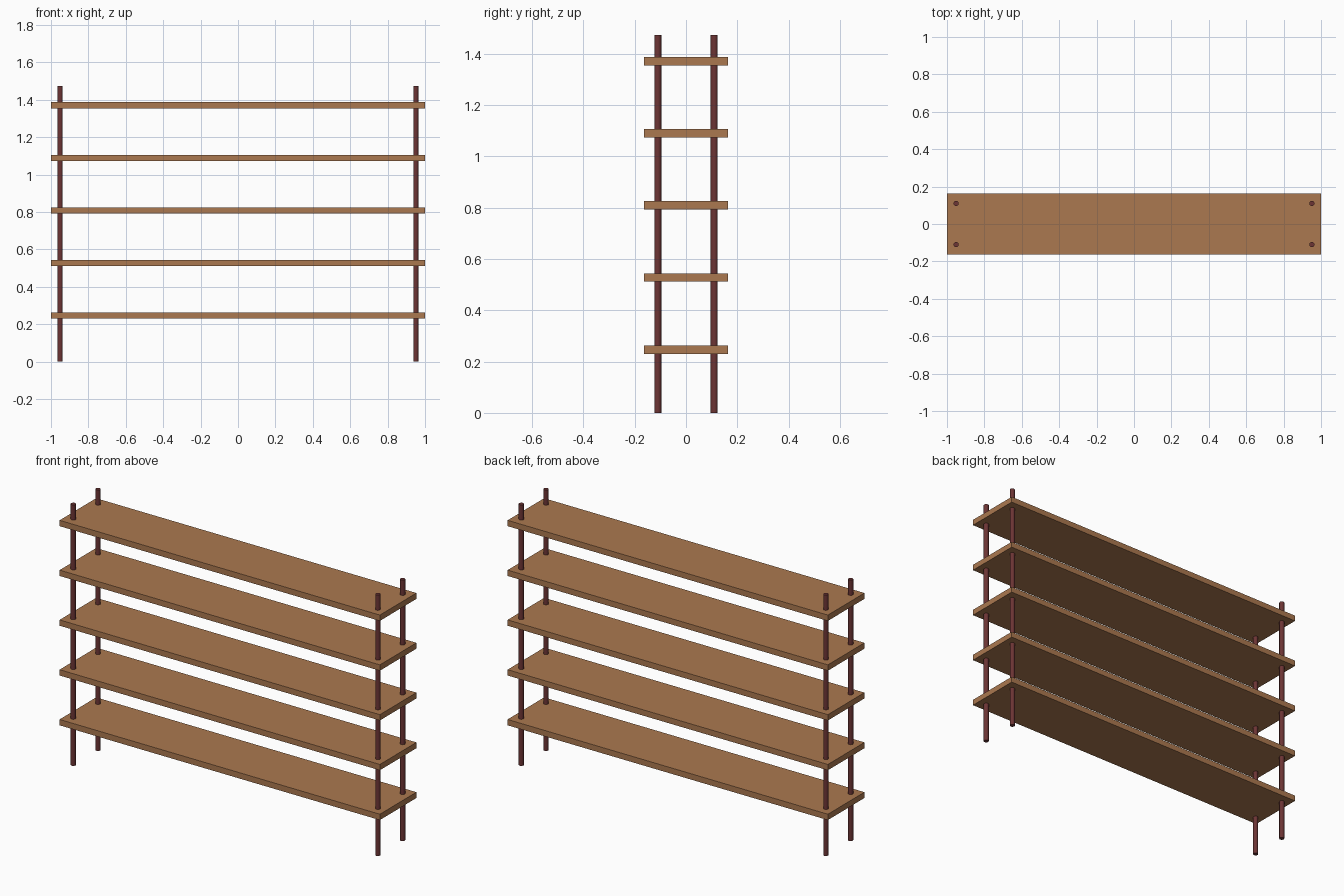
import bpy

if "Cube" in bpy.data.objects:
    bpy.data.objects.remove(bpy.data.objects["Cube"])

def material(name, color):
    m = bpy.data.materials.new(name)
    m.diffuse_color = color
    m.use_nodes = True
    m.node_tree.nodes["Principled BSDF"].inputs["Base Color"].default_value = m.diffuse_color
    return m

shelf_mat = material("shelf_wood", (0.41, 0.19, 0.08, 1))
post_mat = material("dark_red_wood", (0.15, 0.035, 0.035, 1))

WIDTH, DEPTH, THICK = 2.0, 0.326, 0.033
HEIGHT, RADIUS = 1.473, 0.0137
FIRST, PITCH, COUNT = 0.2465, 0.281, 5

# Five evenly spaced shelf boards
for i in range(COUNT):
    bpy.ops.mesh.primitive_cube_add(size=1, location=(0, 0, FIRST + i * PITCH))
    board = bpy.context.object
    board.name = f"shelf_{i + 1}"
    board.scale = (WIDTH, DEPTH, THICK)
    bpy.ops.object.transform_apply(location=False, rotation=False, scale=True)
    board.data.materials.append(shelf_mat)

# Four round corner posts running through all shelves
for side, x in (("left", -0.951), ("right", 0.951)):
    for face, y in (("front", -0.11), ("back", 0.11)):
        bpy.ops.mesh.primitive_cylinder_add(vertices=16, radius=RADIUS, depth=HEIGHT,
                                            location=(x, y, HEIGHT / 2))
        post = bpy.context.object
        post.name = f"{face}_{side}_post"
        post.data.materials.append(post_mat)
        bpy.ops.object.shade_smooth_by_angle()
